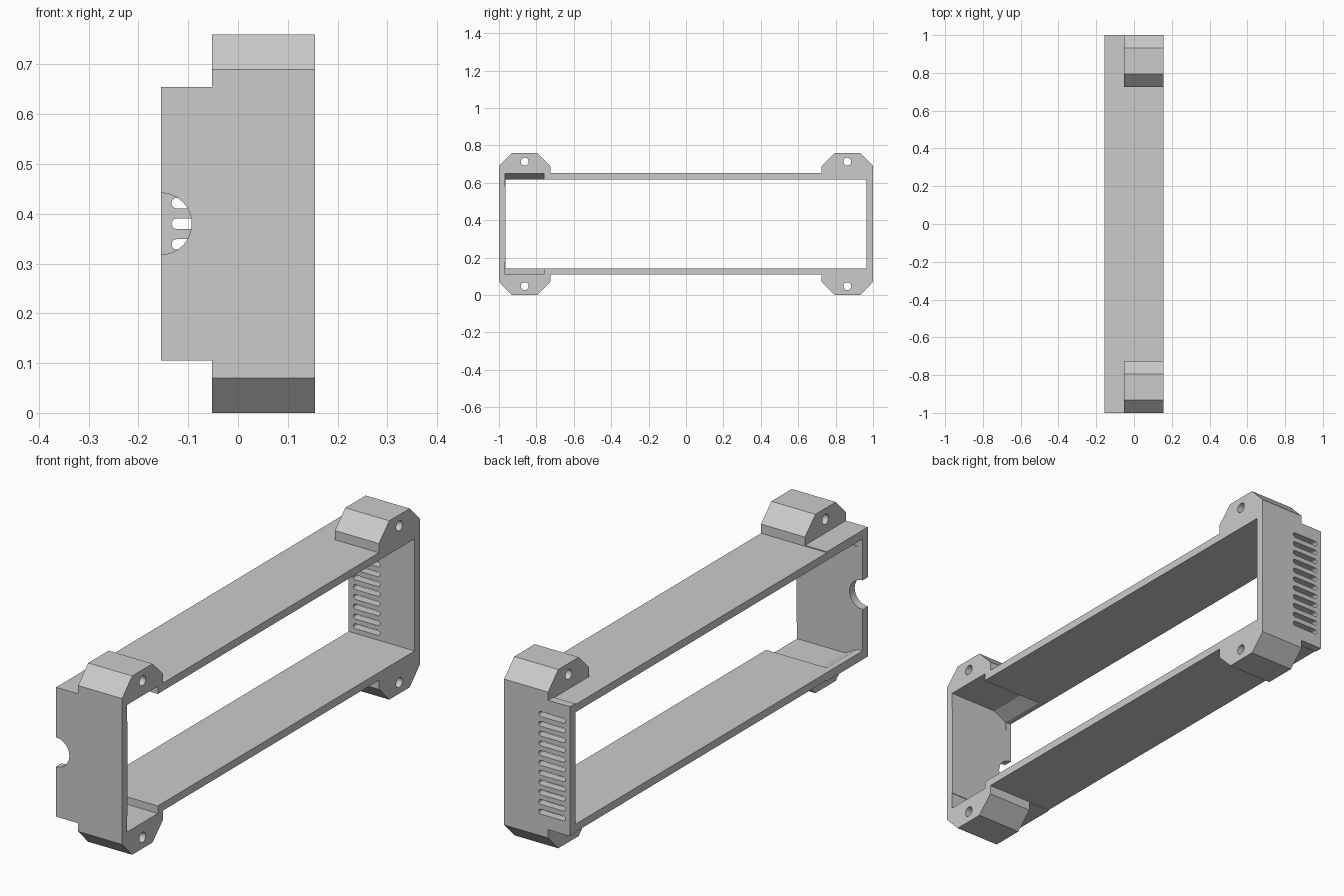
import bpy
import bmesh
from math import sin, cos, pi, radians

if "Cube" in bpy.data.objects:
    bpy.data.objects.remove(bpy.data.objects["Cube"])

GREY = (0.6, 0.6, 0.6, 1)
mat = bpy.data.materials.new("plain grey")
mat.use_nodes = True
mat.diffuse_color = GREY
mat.node_tree.nodes["Principled BSDF"].inputs["Base Color"].default_value = GREY

MID = 0.38            # mid height of the frame
HALF_DEPTH = 0.155
END = 0.965           # inner face of the end walls


def prism(name, profile, lo, hi, axis):
    """Extrude a profile along x (points are y, z) or along y (points are x, z)."""
    bm = bmesh.new()
    rings = []
    for t in (lo, hi):
        rings.append([bm.verts.new((t, a, b) if axis == "x" else (a, t, b))
                      for a, b in profile])
    bm.faces.new(rings[0])
    bm.faces.new(rings[1])
    n = len(profile)
    for i in range(n):
        j = (i + 1) % n
        bm.faces.new((rings[0][i], rings[0][j], rings[1][j], rings[1][i]))
    bmesh.ops.recalc_face_normals(bm, faces=bm.faces)
    mesh = bpy.data.meshes.new(name)
    bm.to_mesh(mesh)
    bm.free()
    mesh.materials.append(mat)
    obj = bpy.data.objects.new(name, mesh)
    bpy.context.collection.objects.link(obj)
    return obj


def combine(target, tool, operation):
    """Apply a boolean and discard the tool object."""
    mod = target.modifiers.new("boolean", "BOOLEAN")
    mod.solver = "EXACT"
    mod.operation = operation
    mod.object = tool
    bpy.context.view_layer.objects.active = target
    bpy.ops.object.modifier_apply(modifier=mod.name)
    bpy.data.objects.remove(tool)


def arc(cx, cz, r, start, stop, steps):
    return [(cx + r * cos(start + (stop - start) * i / steps),
             cz + r * sin(start + (stop - start) * i / steps))
            for i in range(steps + 1)]


def circle(cx, cz, r):
    return arc(cx, cz, r, 0, 2 * pi, 32)[:-1]


def flip(profile, s):
    """Profile heights are measured from the middle; s mirrors them."""
    return [(a, MID + s * b) for a, b in profile]


# Outer shell, slightly thicker at the front end
upper = [(-1, 0.275), (-0.725, 0.275), (-0.725, 0.271), (0.965, 0.271),
         (0.965, 0.275), (1, 0.275)]
lower = [(y, -z) for y, z in reversed(upper)]
frame = prism("frame", flip(upper + lower, 1), -HALF_DEPTH, HALF_DEPTH, "x")

# Four chamfered mounting lugs
lug = [(1, 0.255), (1, 0.31), (0.932, 0.38), (0.795, 0.38),
       (0.725, 0.31), (0.725, 0.255)]
for end in (-1, 1):
    for s in (-1, 1):
        profile = flip([(end * y, z) for y, z in lug], s)
        combine(frame, prism("lug", profile, -0.052, HALF_DEPTH, "x"), "UNION")

# Large through window
window = [(-END, -0.238), (END, -0.238), (END, 0.238), (-END, 0.238)]
combine(frame, prism("window", flip(window, 1), -0.3, 0.3, "x"), "DIFFERENCE")

# Ramped recesses above and below the front end of the window
ramp = [(-0.13, 0.2), (-0.13, 0.238), (-0.07, 0.27), (0.25, 0.27), (0.25, 0.2)]
for s in (-1, 1):
    combine(frame, prism("recess", flip(ramp, s), -0.968, -0.76, "y"), "DIFFERENCE")

# Screw holes through the lugs
for y in (-0.862, 0.862):
    for s in (-1, 1):
        hole = circle(y, MID + s * 0.333, 0.021)
        combine(frame, prism("screw_hole", hole, -0.3, 0.3, "x"), "DIFFERENCE")

# Half-round cable notch in the front wall
notch = circle(-HALF_DEPTH, MID, 0.062)
combine(frame, prism("cable_notch", notch, -1.2, -0.9, "y"), "DIFFERENCE")

# Row of rounded vent slots in the rear wall
for i in range(-5, 6):
    z = MID + i * 0.0415
    slot = (arc(-0.123, z, 0.0105, pi / 2, 3 * pi / 2, 10)
            + arc(-0.018, z, 0.0105, -pi / 2, pi / 2, 10))
    combine(frame, prism("vent", slot, 0.9, 1.2, "y"), "DIFFERENCE")

# Smooth round holes, keep flat faces crisp
bpy.ops.object.select_all(action="DESELECT")
frame.select_set(True)
bpy.context.view_layer.objects.active = frame
bpy.ops.object.shade_smooth_by_angle(angle=radians(25))
